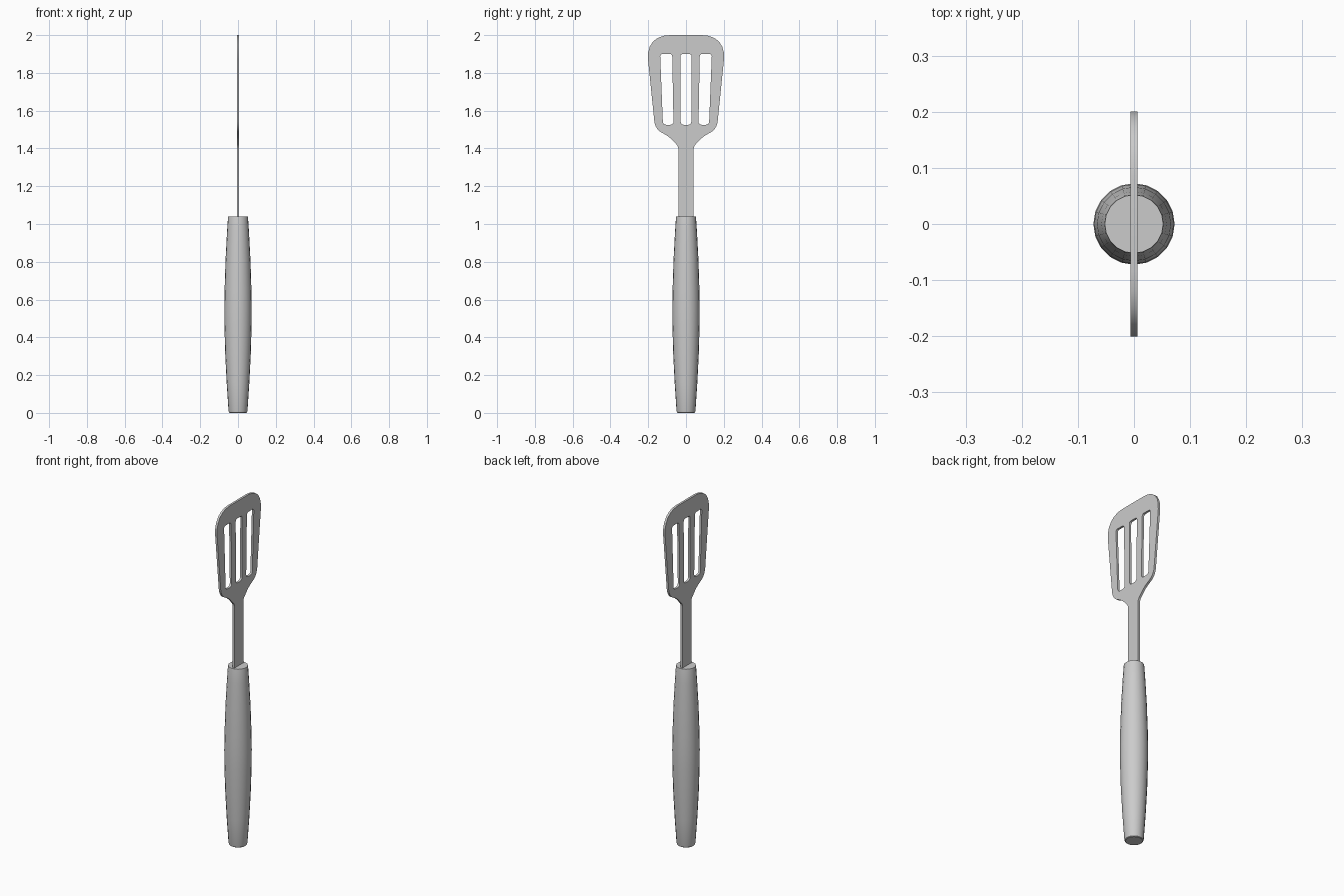
import bpy, bmesh, math

if "Cube" in bpy.data.objects:
    bpy.data.objects.remove(bpy.data.objects["Cube"])


def smooth(obj):
    bpy.ops.object.select_all(action='DESELECT')
    obj.select_set(True)
    bpy.context.view_layer.objects.active = obj
    bpy.ops.object.shade_smooth_by_angle(angle=math.radians(35))


def lathe(name, profile, sides):
    bm = bmesh.new()
    rings = [[bm.verts.new((r * math.cos(2 * math.pi * i / sides),
                            r * math.sin(2 * math.pi * i / sides), z))
              for i in range(sides)] for r, z in profile]
    for a, b in zip(rings, rings[1:]):
        for i in range(sides):
            j = (i + 1) % sides
            bm.faces.new((a[i], a[j], b[j], b[i]))
    bm.faces.new(rings[0][::-1])
    bm.faces.new(rings[-1])
    mesh = bpy.data.meshes.new(name)
    bm.to_mesh(mesh)
    bm.free()
    obj = bpy.data.objects.new(name, mesh)
    bpy.context.collection.objects.link(obj)
    smooth(obj)
    return obj


def rounded(corners, steps=4):
    """Corners are (y, z, radius); each one is replaced by a small curve."""
    pts = []
    n = len(corners)
    for i, (x, y, r) in enumerate(corners):
        if r == 0:
            pts.append((x, y))
            continue
        ends = []
        for q in (corners[i - 1], corners[(i + 1) % n]):
            d = math.hypot(q[0] - x, q[1] - y)
            ends.append((x + (q[0] - x) * r / d, y + (q[1] - y) * r / d))
        (ax, ay), (bx, by) = ends
        for s in range(steps + 1):
            t = s / steps
            w = 2 * t * (1 - t) * 0.85
            u, v = (1 - t) ** 2, t * t
            k = u + v + w
            pts.append(((u * ax + w * x + v * bx) / k, (u * ay + w * y + v * by) / k))
    return pts


def plate(name, loops, thickness):
    curve = bpy.data.curves.new(name, 'CURVE')
    curve.dimensions = '2D'
    curve.fill_mode = 'BOTH'
    curve.extrude = thickness / 2
    for pts in loops:
        sp = curve.splines.new('POLY')
        sp.points.add(len(pts) - 1)
        for p, (x, y) in zip(sp.points, pts):
            p.co = (x, y, 0, 1)
        sp.use_cyclic_u = True
    obj = bpy.data.objects.new(name, curve)
    obj.rotation_euler = (math.pi / 2, 0, math.pi / 2)
    bpy.context.collection.objects.link(obj)
    bpy.ops.object.select_all(action='DESELECT')
    obj.select_set(True)
    bpy.context.view_layer.objects.active = obj
    bpy.ops.object.convert(target='MESH')
    obj = bpy.context.view_layer.objects.active
    # weld the extruded rim to the two flat sides
    bm = bmesh.new()
    bm.from_mesh(obj.data)
    bmesh.ops.remove_doubles(bm, verts=bm.verts, dist=1e-5)
    bmesh.ops.recalc_face_normals(bm, faces=bm.faces)
    bm.to_mesh(obj.data)
    bm.free()
    smooth(obj)
    return obj


# Barrel-shaped grip
lathe("handle", [(0.044, 0.0), (0.048, 0.003), (0.050, 0.01), (0.060, 0.16),
                 (0.068, 0.32), (0.072, 0.47), (0.0725, 0.55), (0.071, 0.65),
                 (0.066, 0.81), (0.058, 0.96), (0.053, 1.035), (0.052, 1.04)], 20)

# Slotted blade with its stem, mirrored about the centre line
half = [(0.04, 1.02, 0), (0.04, 1.41, 0.015), (0.095, 1.468, 0.03),
        (0.163, 1.498, 0.045), (0.209, 1.90, 0.06)]
right = rounded([(-0.04, 1.02, 0)] + half[:4] + [(0.214, 2.0, 0.13), (-0.214, 2.0, 0.13)], 6)
right = [p for p in right if p[0] > 0]
outline = right + [(-y, z) for y, z in reversed(right)]

middle = rounded([(-0.028, 1.525, 0.018), (0.028, 1.525, 0.018),
                  (0.030, 1.90, 0.014), (-0.030, 1.90, 0.014)])
side = rounded([(0.066, 1.525, 0.018), (0.122, 1.525, 0.018),
                (0.137, 1.90, 0.014), (0.073, 1.90, 0.014)])
mirrored = [(-y, z) for y, z in reversed(side)]
plate("slotted_blade", [outline, middle, side, mirrored], 0.0125)
